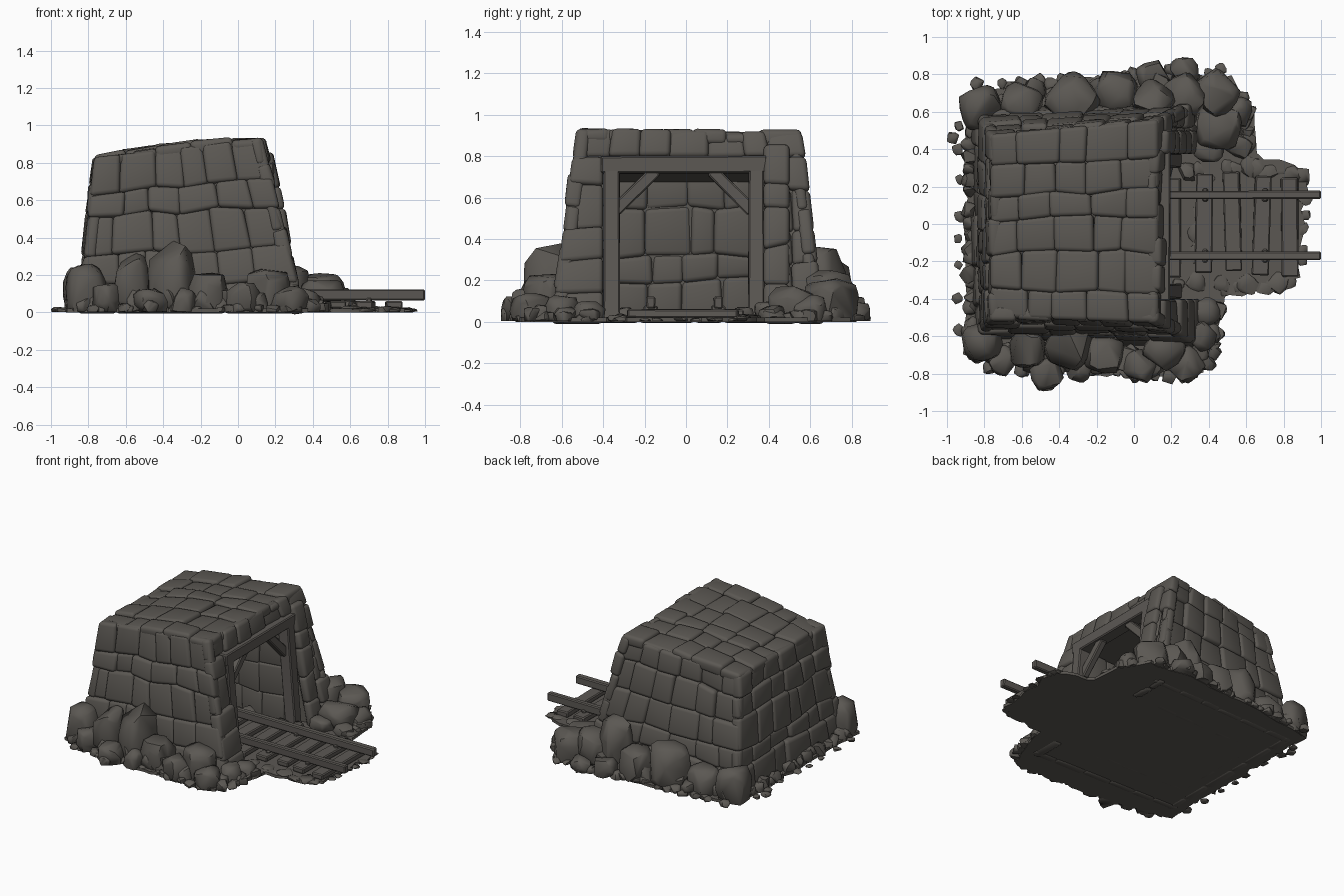
import bpy, bmesh, math, random
from mathutils import Vector

if "Cube" in bpy.data.objects:
    bpy.data.objects.remove(bpy.data.objects["Cube"])
random.seed(7)
R = random.uniform


def material(name, rgb):
    m = bpy.data.materials.new(name)
    m.diffuse_color = (*rgb, 1)
    m.use_nodes = True
    m.node_tree.nodes["Principled BSDF"].inputs["Base Color"].default_value = m.diffuse_color
    return m


STONE = material("grey brown stone", (0.105, 0.097, 0.086))
WOOD = material("weathered timber", (0.108, 0.099, 0.089))


def finish(bm, name, mat, angle=35):
    bmesh.ops.recalc_face_normals(bm, faces=bm.faces)
    me = bpy.data.meshes.new(name)
    bm.to_mesh(me)
    bm.free()
    me.materials.append(mat)
    me.shade_smooth()
    me.set_sharp_from_angle(angle=math.radians(angle))
    ob = bpy.data.objects.new(name, me)
    bpy.context.collection.objects.link(ob)
    return ob


def hexa(bm, low, high):
    # six-sided solid from two matching rings of four points
    v = [bm.verts.new(p) for p in list(low) + list(high)]
    for f in ((3, 2, 1, 0), (4, 5, 6, 7), (0, 1, 5, 4), (1, 2, 6, 5), (2, 3, 7, 6), (3, 0, 4, 7)):
        bm.faces.new([v[i] for i in f])


def stones(name, a, b, c, d, nu, nv, bulge=0.0, depth=0.07, bump=0.012):
    # rows of rounded blocks over the quad a-b-c-d (outward = ab x ad)
    a, b, c, d = map(Vector, (a, b, c, d))
    n = (b - a).cross(d - a).normalized()

    def P(u, v):
        p = a.lerp(b, u).lerp(d.lerp(c, u), v)
        return p + n * bulge * math.sin(math.pi * min(max(u, 0), 1))

    def cuts(k):
        return [0] + [(i + R(-.2, .2)) / k for i in range(1, k)] + [1]

    bm = bmesh.new()
    rows = cuts(nv)
    # wavy joints between rows
    wave = [[0 if j in (0, nv) else R(-.1, .1) / nv for _ in range(nu + 1)] for j in range(nv + 1)]
    for j in range(nv):
        cols = cuts(nu)
        for i in range(nu):
            lean = [0 if k in (0, nu) else R(-.06, .06) / nu for k in (i, i + 1)]
            o = 0.004   # neighbours overlap a little, leaving shallow grooves
            u0, u1 = max(0, cols[i] - o), min(1, cols[i + 1] + o)
            q = [P(u0, max(0, rows[j] + wave[j][i] - o)),
                 P(u1, max(0, rows[j] + wave[j][i + 1] - o)),
                 P(u1 + lean[1], min(1, rows[j + 1] + wave[j + 1][i + 1] + o)),
                 P(u0 + lean[0], min(1, rows[j + 1] + wave[j + 1][i] + o))]
            h = R(-bump, bump)
            hexa(bm, [p - n * depth for p in q], [p + n * (h + R(-.008, .008)) for p in q])
    bmesh.ops.bevel(bm, geom=list(bm.edges), offset=0.024, segments=3, profile=0.5,
                    affect='EDGES', clamp_overlap=True)
    return finish(bm, name, STONE, 40)


def boulder(bm, x, y, r, h, n=24):
    # rough boxy rock from the hull of scattered points
    ang, vs = R(0, 6.28), []
    ry = r * R(.85, 1.1)
    for _ in range(n):
        p = Vector((R(-1, 1), R(-1, 1), R(-1, 1)))
        p /= (sum(abs(t) ** 3.5 for t in p)) ** (1 / 3.5)
        X, Y = p.x * r, p.y * ry
        vs.append(bm.verts.new((x + X * math.cos(ang) - Y * math.sin(ang),
                                y + X * math.sin(ang) + Y * math.cos(ang),
                                max(0.003, h * (.4 + .6 * p.z)))))
    res = bmesh.ops.convex_hull(bm, input=vs)
    bmesh.ops.delete(bm, geom=[g for g in res['geom_interior'] if isinstance(g, bmesh.types.BMVert)],
                     context='VERTS')


def beam(name, p, q, w, h):
    # squared timber from p to q, w across, h deep
    p, q = Vector(p), Vector(q)
    t = (q - p).normalized()
    up = Vector((0, 0, 1)) if abs(t.z) < .7 else Vector((1, 0, 0))
    s = t.cross(up).normalized()
    up = s.cross(t)
    ring = [s * w / 2 * i + up * h / 2 * j for i, j in ((-1, -1), (1, -1), (1, 1), (-1, 1))]
    bm = bmesh.new()
    hexa(bm, [p + o * R(.9, 1.08) for o in ring], [q + o * R(.9, 1.08) for o in ring])
    bmesh.ops.bevel(bm, geom=list(bm.edges), offset=0.007, segments=1, affect='EDGES')
    return finish(bm, name, WOOD, 30)


# solid core behind the stones: side walls, back wall, sloping roof
bm = bmesh.new()
for s in (-1, 1):
    hexa(bm, [(-.81, s * .59, 0), (.31, s * .61, 0), (.31, s * .41, 0), (-.81, s * .36, 0)],
         [(-.74, s * .46, .79), (.12, s * .51, .89), (.12, s * .41, .89), (-.74, s * .36, .79)])
hexa(bm, [(-.83, -.59, 0), (-.72, -.59, 0), (-.72, .59, 0), (-.83, .59, 0)],
     [(-.75, -.46, .80), (-.70, -.46, .80), (-.70, .45, .80), (-.75, .45, .80)])
hexa(bm, [(-.74, -.46, .67), (.13, -.49, .77), (.13, .51, .77), (-.74, .44, .67)],
     [(-.74, -.46, .80), (.11, -.49, .90), (.11, .51, .89), (-.74, .44, .80)])
finish(bm, "wall_core", STONE)

# outer stone faces
stones("south_wall", (-.86, -.62, 0), (.36, -.65, 0), (.13, -.53, .94), (-.77, -.50, .83), 6, 5)
stones("north_wall", (.36, .67, 0), (-.86, .62, 0), (-.77, .48, .83), (.13, .56, .92), 6, 5)
stones("back_wall", (-.86, .62, 0), (-.86, -.62, 0), (-.77, -.50, .83), (-.77, .48, .83), 6, 5)
stones("roof", (-.77, -.50, .83), (.13, -.53, .94), (.13, .56, .92), (-.77, .48, .83), 5, 6, .018)
stones("south_pier", (.35, -.65, 0), (.35, -.40, 0), (.165, -.40, .80), (.165, -.55, .80), 1, 5)
stones("north_pier", (.35, .39, 0), (.35, .67, 0), (.165, .58, .80), (.165, .39, .80), 2, 5)
stones("lintel", (.165, -.55, .80), (.165, .58, .80), (.13, .56, .92), (.13, -.53, .94), 7, 1)
# raised buttress beside the opening
stones("north_buttress", (.36, .375, 0), (.36, .50, 0), (.18, .50, .86), (.18, .375, .86), 1, 5)

# inner stone faces
stones("tunnel_back", (-.69, -.34, 0), (-.69, .33, 0), (-.69, .33, .70), (-.69, -.34, .70), 4, 4)
stones("tunnel_south", (.12, -.37, 0), (-.72, -.33, 0), (-.72, -.33, .69), (.12, -.37, .76), 5, 4, depth=.05)
stones("tunnel_north", (-.72, .32, 0), (.12, .36, 0), (.12, .36, .76), (-.72, .32, .69), 5, 4, depth=.05)

# timber frame
beam("south_post", (.21, -.36, .01), (.15, -.36, .74), .08, .09)
beam("north_post", (.21, .34, .01), (.15, .34, .74), .08, .09)
beam("top_beam", (.15, -.41, .76), (.15, .39, .76), .09, .085)
beam("south_brace", (.15, -.34, .535), (.15, -.145, .73), .06, .05)
beam("north_brace", (.15, .32, .535), (.15, .125, .73), .06, .05)

# track
for i in range(10):
    x = .84 - i * .157
    e = R(-.02, .02)
    beam("sleeper", (x + R(-.01, .01), -.27 + e, .04), (x + R(-.01, .01), .26 + e, .04), .09, .04)
for y in (-.17, .155):
    beam("rail", (-.66, y, .09), (1.0, y, .092), .045, .06)
for x in (.38, .70):
    for y in (-.17, .155):
        beam("rail_chair", (x, y - .035, .065), (x, y + .035, .065), .03, .025)

# thin ground plate with a ragged outline
outline = [(-.91, -.70), (-.6, -.78), (-.2, -.80), (.2, -.82), (.36, -.80), (.45, -.55), (.50, -.38),
           (.78, -.36), (.88, -.28), (.90, 0), (.93, .22), (.86, .33), (.64, .37), (.63, .60),
           (.52, .78), (.2, .82), (-.3, .78), (-.88, .70), (-.91, 0)]
bm = bmesh.new()
ring = []
for k, p in enumerate(outline):
    q = outline[(k + 1) % len(outline)]
    m = max(1, int(math.dist(p, q) / .06))
    for i in range(m):
        t = i / m
        ring.append(bm.verts.new((p[0] + (q[0] - p[0]) * t + R(-.018, .018),
                                  p[1] + (q[1] - p[1]) * t + R(-.018, .018), 0)))
face = bm.faces.new(ring)
ext = bmesh.ops.extrude_face_region(bm, geom=[face], use_keep_orig=True)
bmesh.ops.translate(bm, vec=(0, 0, .02), verts=[g for g in ext['geom'] if isinstance(g, bmesh.types.BMVert)])
finish(bm, "ground_plate", STONE)

# large boulders: x, y, radius, height
bm = bmesh.new()
for b in ((-.81, -.63, .10, .26), (-.57, -.66, .11, .32), (-.35, -.65, .12, .39), (-.47, -.80, .085, .13),
          (-.16, -.70, .10, .22), (.03, -.76, .09, .16), (.16, -.67, .10, .25), (.28, -.75, .09, .14),
          (.36, -.60, .08, .13), (-.70, -.73, .08, .16), (-.30, -.78, .07, .13), (.39, -.47, .07, .10),
          (-.82, .62, .11, .25), (-.60, .65, .11, .20), (-.33, .66, .13, .30), (-.10, .70, .12, .22),
          (.10, .65, .11, .37), (.10, .79, .08, .13), (.27, .68, .12, .25), (.27, .82, .07, .10),
          (.44, .70, .12, .21), (.45, .52, .12, .18), (.56, .60, .08, .13), (.40, .40, .08, .10),
          (.56, .42, .07, .08)):
    boulder(bm, *b, n=44)
finish(bm, "boulders", STONE, 45)

# smaller rubble strewn along lines round the base
bm = bmesh.new()


def strew(p, q, n, r, h, spread):
    for i in range(n):
        t = (i + R(.2, .8)) / n
        s = R(.7, 1.25)
        boulder(bm, p[0] + (q[0] - p[0]) * t + R(-spread, spread),
                p[1] + (q[1] - p[1]) * t + R(-spread, spread), r * s, h * s, 22)


strew((-.86, -.68), (.38, -.74), 22, .06, .11, .05)
strew((-.82, -.75), (.36, -.82), 16, .035, .04, .02)
strew((-.86, .66), (.56, .72), 22, .06, .12, .05)
strew((-.85, .73), (.50, .82), 18, .038, .05, .025)
strew((-.88, -.62), (-.88, .60), 18, .042, .08, .012)
strew((-.94, -.60), (-.94, .58), 8, .03, .025, .012)
strew((.40, -.76), (.46, -.42), 8, .04, .06, .02)
strew((.59, .68), (.61, .42), 6, .045, .06, .02)
strew((.42, -.33), (.86, -.31), 8, .05, .03, .02)
strew((.45, .30), (.92, .28), 8, .05, .035, .02)
strew((.90, -.25), (.91, .25), 6, .035, .022, .01)
strew((.36, -.36), (.36, .36), 8, .05, .03, .03)
strew((-.60, -.29), (.30, -.31), 8, .045, .06, .02)
strew((-.60, .28), (.30, .29), 8, .045, .06, .02)
for b in ((-.968, .46, .032, .03), (-.47, -.85, .045, .08), (.27, .85, .045, .06)):
    boulder(bm, *b)
finish(bm, "rubble", STONE, 45)
